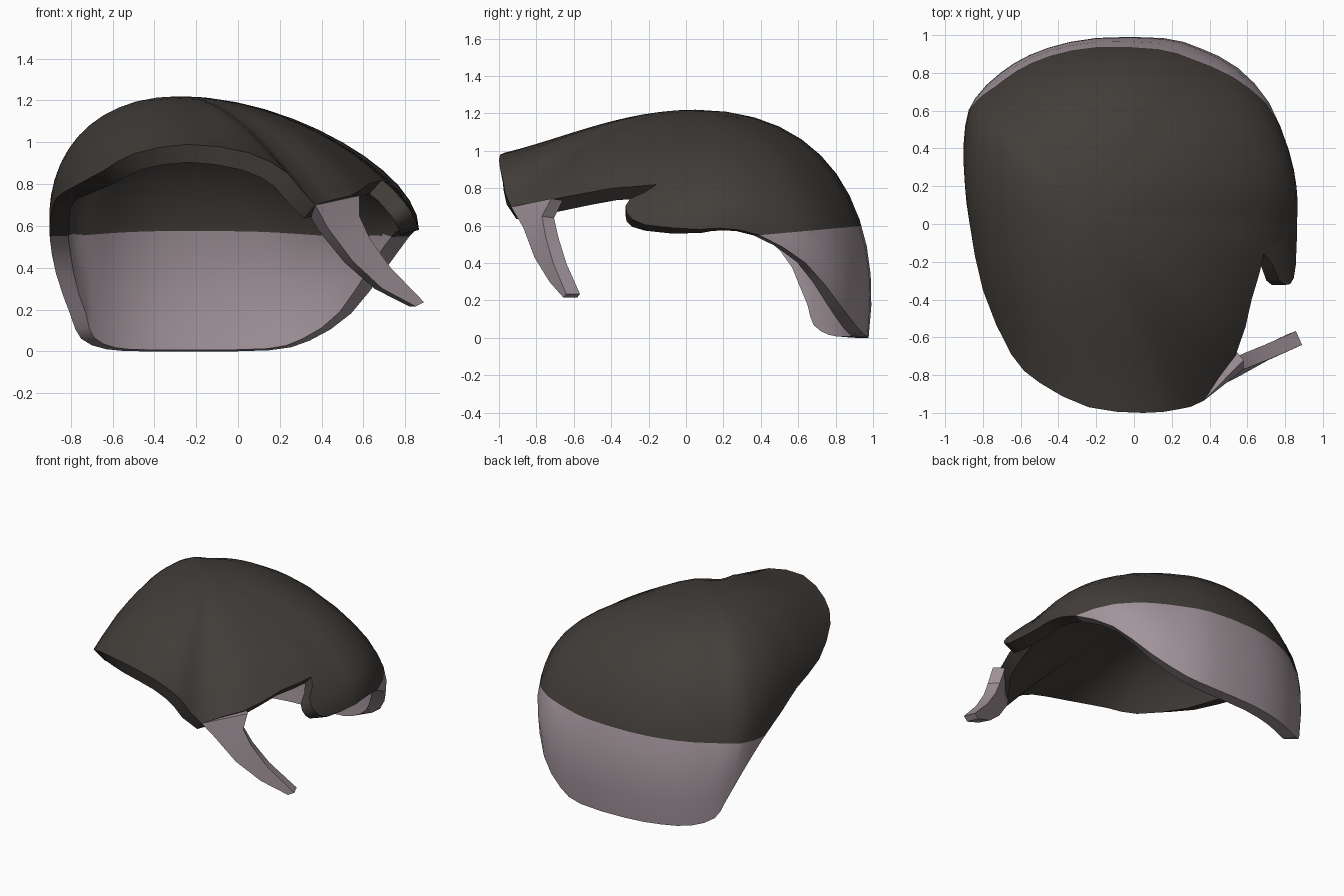
import bpy, bmesh
from mathutils import Vector

if "Cube" in bpy.data.objects:
    bpy.data.objects.remove(bpy.data.objects["Cube"])

def material(name, col):
    m = bpy.data.materials.new(name)
    m.diffuse_color = (*col, 1)
    m.use_nodes = True
    m.node_tree.nodes["Principled BSDF"].inputs["Base Color"].default_value = m.diffuse_color
    return m

dark = material("dark_hair", (0.055, 0.048, 0.042))
light = material("light_hair", (0.36, 0.30, 0.33))

def catmull(a, b, c, d, t):
    return 0.5 * (2*b + (c-a)*t + (2*a-5*b+4*c-d)*t*t + (3*b-a-3*c+d)*t**3)

def finish(bm, name, mats, thick):
    me = bpy.data.meshes.new(name)
    bm.to_mesh(me)
    bm.free()
    ob = bpy.data.objects.new(name, me)
    bpy.context.collection.objects.link(ob)
    for m in mats:
        me.materials.append(m)
    s = ob.modifiers.new("thickness", 'SOLIDIFY')
    s.thickness, s.offset = thick, -1
    bpy.ops.object.select_all(action='DESELECT')
    bpy.context.view_layer.objects.active = ob
    ob.select_set(True)
    bpy.ops.object.modifier_apply(modifier=s.name)
    bpy.ops.object.shade_smooth_by_angle(angle=0.7)
    return ob

# Base of the dome, anticlockwise from the front: x, y, z
RIM = [(-.24, -.97, .99), (.05, -1, .95), (.24, -.98, .85), (.37, -.935, .70),
       (.61, -.76, .62), (.75, -.46, .58), (.83, -.19, .58),
       (.845, -.12, .58), (.855, -.05, .58), (.86, .01, .58),
       (.865, .08, .58), (.86, .2, .585), (.82, .39, .55), (.71, .64, .40),
       (.54, .82, .18), (.34, .92, .05), (.15, .97, .005), (-.2, .97, 0),
       (-.45, .92, 0), (-.63, .84, .01), (-.75, .75, .06), (-.80, .70, .17),
       (-.87, .6, .37), (-.9, .42, .54), (-.895, .2, .65), (-.87, 0, .73),
       (-.8, -.35, .78), (-.65, -.69, .86), (-.5, -.84, .945)]
CUT = {4: .745, 5: .80, 6: .82, 7: .745, 8: .67, 9: .605}    # hairline raised at the temple
REACH = {7: .19, 8: .27, 9: .23}                             # forward reach of the ear tab
POLE = Vector((-.28, .05, 1.22))
RINGS, SUB = 12, 2
STRAIGHT = (3, 4, 5, 6)      # hairline corners at lock and temple

n = len(RIM)
def key(i):
    i %= n
    return Vector(RIM[i]), CUT.get(i, RIM[i][2]), REACH.get(i, 0)

rim = []
for i in range(n):
    a, b, c, d = (key(i + o) for o in (-1, 0, 1, 2))
    for k in range(SUB):
        t = k / SUB
        p = catmull(a[0], b[0], c[0], d[0], t)
        cut = b[1] + (c[1] - b[1]) * t if i in STRAIGHT else catmull(a[1], b[1], c[1], d[1], t)
        rim.append((p, cut, catmull(a[2], b[2], c[2], d[2], t)))

def strand(end, cut):
    """Curve from crown to hairline: flat at the front, full at the back."""
    x, y, z = end
    u = min(max((y + 1) / 1.2, 0), 1)
    back = max(y, 0)
    side = min(abs(x + .15), 1)
    f = .3 + u * (.16 - .065 * max(x, 0)) + .13 * back**2 + .22 * (1 - u) * side
    g = .33 * (1 - u) * (1 - .6 * side) - .105 * back
    k = .55 + u * (.01 - .14 * x) + .1 * back
    p2 = end + (POLE - end) * g
    p2.z = z + f * (POLE.z - z)
    p1 = POLE + (p2 - POLE) * k
    p1.z = POLE.z

    def at(t):
        s = 1 - t
        return POLE * s**3 + p1 * 3*s*s*t + p2 * 3*s*t*t + end * t**3
    lo, hi = 0.3, 1
    for _ in range(30):
        mid = (lo + hi) / 2
        lo, hi = (mid, hi) if at(mid).z > cut else (lo, mid)
    return [at(hi * j / RINGS) for j in range(1, RINGS + 1)]

# Hair cap
bm = bmesh.new()
top = bm.verts.new(POLE)
cols, tips = [], []
for p, cut, reach in rim:
    s = strand(p, cut)
    cols.append([bm.verts.new(q) for q in s])
    tips.append(bm.verts.new(s[-1] - Vector((0, reach, 0))) if reach > .01 else None)
for i, a in enumerate(cols):
    m = (i + 1) % len(cols)
    b = cols[m]
    bm.faces.new((top, a[0], b[0]))
    for j in range(RINGS - 1):
        bm.faces.new((a[j], a[j+1], b[j+1], b[j]))
    # Ear tab grows forward from the rim
    ring = [v for v in (a[-1], tips[i], tips[m], b[-1]) if v]
    if len(ring) > 2:
        bm.faces.new(ring)
# Colour line across the nape
co, no = Vector((0, .4, .55)), Vector((0, -.09, 1))
bmesh.ops.bisect_plane(bm, geom=bm.verts[:] + bm.edges[:] + bm.faces[:],
                       plane_co=co, plane_no=no, dist=1e-4)
for fc in bm.faces:
    c = fc.calc_center_median()
    fc.material_index = int((c - co).dot(no) < 0 and c.y > .3)
finish(bm, "hair_cap", [dark, light], .09)

# Loose lock at the front right
FRONT = [(.37, -.935, .70), (.43, -.87, .59), (.55, -.81, .43), (.69, -.73, .30), (.85, -.655, .215)]
BACK = [(.58, -.72, .745), (.58, -.77, .65), (.63, -.75, .54), (.73, -.71, .40), (.89, -.64, .235)]
bm = bmesh.new()
fv = [bm.verts.new(p) for p in FRONT]
bv = [bm.verts.new(p) for p in BACK]
for i in range(4):
    bm.faces.new((fv[i], fv[i+1], bv[i+1], bv[i]))
finish(bm, "front_lock", [light], .08)
